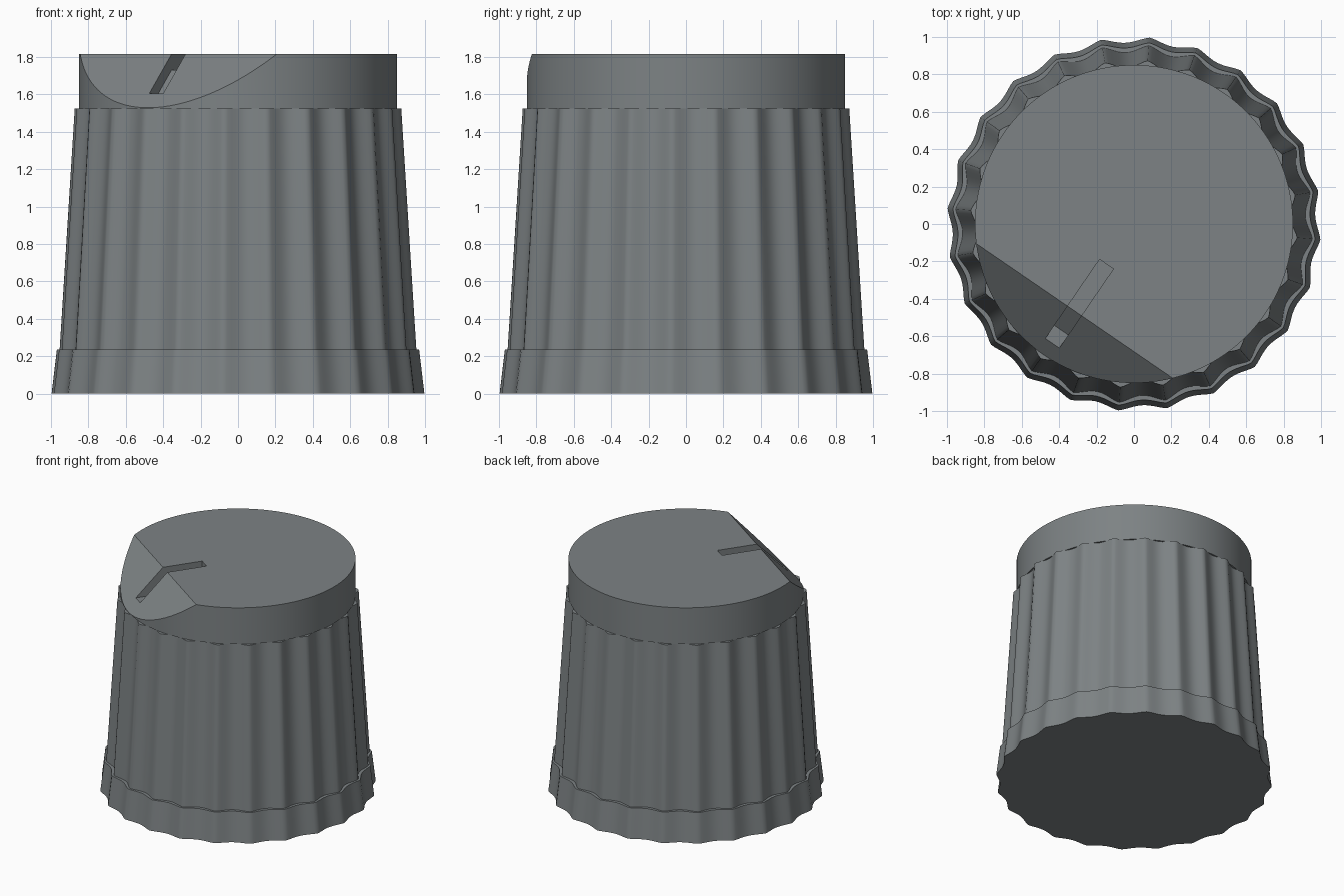
import bpy, bmesh
from math import pi, sin, cos, radians
from mathutils import Vector

if "Cube" in bpy.data.objects:
    bpy.data.objects.remove(bpy.data.objects["Cube"])

FLUTES, STEPS, PHASE = 24, 12, radians(10.2)
Z_SKIRT, Z_BODY, Z_TOP = 0.235, 1.525, 1.815
DIR = Vector((-0.565, -0.825, 0)).normalized()   # pointer direction
SIDE = Vector((-DIR.y, DIR.x, 0))

# Dark grey plastic
plastic = bpy.data.materials.new("dark_plastic")
plastic.diffuse_color = (0.205, 0.225, 0.232, 1)
plastic.use_nodes = True
plastic.node_tree.nodes["Principled BSDF"].inputs["Base Color"].default_value = plastic.diffuse_color


def make_object(name, bm):
    bmesh.ops.recalc_face_normals(bm, faces=bm.faces)
    mesh = bpy.data.meshes.new(name)
    bm.to_mesh(mesh)
    bm.free()
    mesh.materials.append(plastic)
    ob = bpy.data.objects.new(name, mesh)
    bpy.context.collection.objects.link(ob)
    return ob


def smooth(ob, degrees):
    bpy.ops.object.select_all(action='DESELECT')
    ob.select_set(True)
    bpy.context.view_layer.objects.active = ob
    bpy.ops.object.shade_smooth_by_angle(angle=radians(degrees))


def fluted_ring(bm, z, peak, depth):
    verts = []
    n = FLUTES * STEPS
    for i in range(n):
        # rounded crest blending into a broad scallop
        s = abs(sin(pi * (i % STEPS) / STEPS))
        r = peak - depth * s ** 1.3
        a = PHASE + 2 * pi * i / n
        verts.append(bm.verts.new((r * cos(a), r * sin(a), z)))
    return verts


def fluted_part(name, levels):
    bm = bmesh.new()
    rings = [fluted_ring(bm, *lv) for lv in levels]
    for lo, hi in zip(rings, rings[1:]):
        for i in range(len(lo)):
            j = (i + 1) % len(lo)
            bm.faces.new((lo[i], lo[j], hi[j], hi[i]))
    bm.faces.new(rings[0])
    bm.faces.new(rings[-1])
    ob = make_object(name, bm)
    smooth(ob, 45)
    return ob


# Flared skirt and fluted grip
fluted_part("skirt", [(0, 1.0, 0.03), (Z_SKIRT, 0.972, 0.03)])
fluted_part("grip", [(Z_SKIRT, 0.957, 0.04), (Z_BODY, 0.876, 0.04)])

# Cap: cylinder with one slanted flat
bm = bmesh.new()
bmesh.ops.create_cone(bm, cap_ends=True, segments=128, radius1=0.85, radius2=0.85,
                      depth=Z_TOP - Z_BODY)
bmesh.ops.translate(bm, verts=bm.verts, vec=(0, 0, (Z_TOP + Z_BODY) / 2))
cut = bmesh.ops.bisect_plane(bm, geom=bm.verts[:] + bm.edges[:] + bm.faces[:],
                             plane_co=DIR * 0.563 + Vector((0, 0, Z_TOP)),
                             plane_no=(DIR + Vector((0, 0, 1))).normalized(),
                             clear_outer=True)
edges = [e for e in cut["geom_cut"] if isinstance(e, bmesh.types.BMEdge)]
bmesh.ops.holes_fill(bm, edges=edges)
cap = make_object("cap", bm)

# Pointer groove that follows the top and the slanted flat
profile = [(0.26, 1.95), (0.26, 1.73), (0.563, 1.73), (0.688, 1.605), (0.95, 1.605), (0.95, 1.95)]
bm = bmesh.new()
left, right = [[bm.verts.new(DIR * d + SIDE * s + Vector((0, 0, z))) for d, z in profile]
               for s in (-0.045, 0.045)]
bm.faces.new(left)
bm.faces.new(right)
for i in range(len(profile)):
    j = (i + 1) % len(profile)
    bm.faces.new((left[i], left[j], right[j], right[i]))
cutter = make_object("groove_cutter", bm)
cutter.hide_render = True

mod = cap.modifiers.new("groove", 'BOOLEAN')
mod.operation, mod.solver, mod.object = 'DIFFERENCE', 'EXACT', cutter
bpy.ops.object.select_all(action='DESELECT')
cap.select_set(True)
bpy.context.view_layer.objects.active = cap
bpy.ops.object.modifier_apply(modifier=mod.name)
bpy.data.objects.remove(cutter)
smooth(cap, 20)
